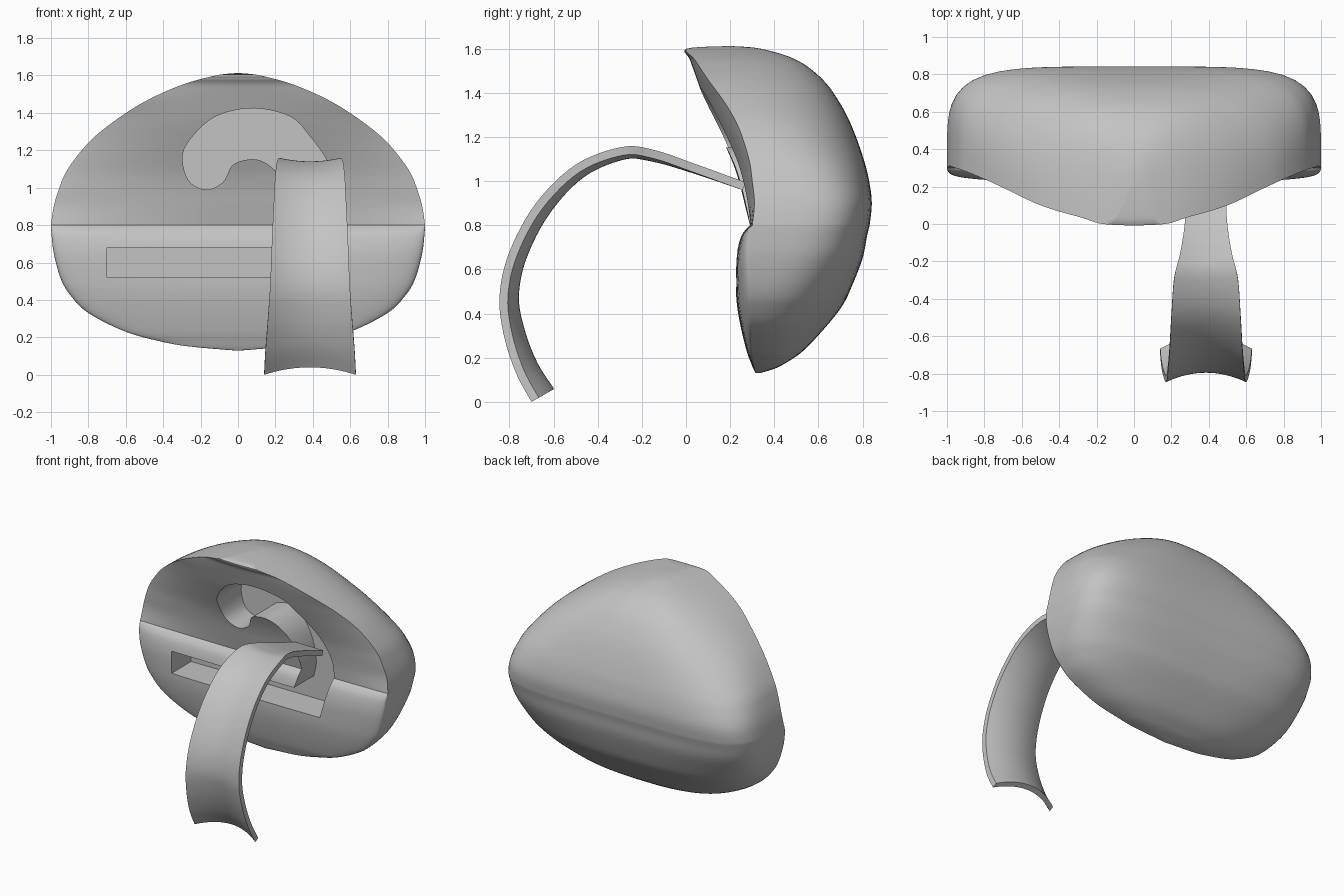
import bpy, bmesh, math
from mathutils import Vector

if "Cube" in bpy.data.objects:
    bpy.data.objects.remove(bpy.data.objects["Cube"])

grey = bpy.data.materials.new("plain grey")
grey.use_nodes = True
grey.diffuse_color = (0.55, 0.55, 0.55, 1)
grey.node_tree.nodes["Principled BSDF"].inputs["Base Color"].default_value = grey.diffuse_color


def spline(rows, steps):
    """Smooth curve of any dimension through the given rows."""
    out, last = [], len(rows) - 1
    for i in range(last):
        p0, p1, p2, p3 = (rows[max(0, min(last, i + k))] for k in (-1, 0, 1, 2))
        for s in range(steps):
            t = s / steps
            out.append([b + t * (c - a) / 2 + t * t * (a - 2.5 * b + 2 * c - d / 2)
                        + t ** 3 * (-a + 3 * b - 3 * c + d) / 2
                        for a, b, c, d in zip(p0, p1, p2, p3)])
    return out + [list(rows[last])]


def make_object(name, bm):
    bmesh.ops.recalc_face_normals(bm, faces=bm.faces)
    mesh = bpy.data.meshes.new(name)
    bm.to_mesh(mesh)
    bm.free()
    mesh.materials.append(grey)
    obj = bpy.data.objects.new(name, mesh)
    bpy.context.collection.objects.link(obj)
    return obj


def finish(obj):
    """Apply the modifiers and smooth all but the sharp edges."""
    bpy.ops.object.select_all(action='DESELECT')
    obj.select_set(True)
    bpy.context.view_layer.objects.active = obj
    for mod in list(obj.modifiers):
        bpy.ops.object.modifier_apply(modifier=mod.name)
    bpy.ops.object.shade_smooth_by_angle(angle=math.radians(32))


def loft(bm, rings, closed):
    for a, b in zip(rings, rings[1:]):
        for i in range(len(a) - (not closed)):
            j = (i + 1) % len(a)
            bm.faces.new((a[i], a[j], b[j], b[i]))


# Shell sections: height, half width, front centre, rim, back
lower = [(.13, .02, .315, .325, .335), (.15, .25, .305, .31, .4), (.175, .4, .295, .31, .45),
         (.23, .6, .275, .3, .53), (.33, .8, .25, .3, .625), (.43, .9, .232, .3, .705),
         (.52, .95, .226, .3, .75), (.65, .985, .228, .3, .8), (.75, .997, .25, .3, .82),
         (.8, 1, .29, .3, .832)]
upper = [(.8, 1, .29, .3, .832), (.9, .985, .265, .31, .842), (1, .955, .24, .3, .83),
         (1.1, .91, .205, .285, .805), (1.24, .8, .14, .24, .755), (1.35, .67, .09, .18, .7),
         (1.46, .5, .05, .1, .62), (1.55, .3, .018, .04, .5), (1.6, .12, .002, .006, .34),
         (1.612, .02, .18, .19, .21)]


def shell_ring(bm, row, is_upper, count=96):
    z, width, front, rim, back = row
    n = 2.7 + 2.2 * math.exp(-((z - .85) / .3) ** 2)
    ring = []
    for i in range(count):
        c, s = math.cos(math.tau * i / count), math.sin(math.tau * i / count)
        r = (abs(c) ** n + abs(s) ** n) ** (-1 / n)
        u, v = c * r, s * r
        if v >= 0:
            y = rim + (back - rim) * v
        elif is_upper:
            y = rim - (rim - front) * (1 - u * u)
        else:
            y = rim + (rim - front) * v
        ring.append(bm.verts.new((width * u, y, z)))
    return ring


bm = bmesh.new()
rings = [shell_ring(bm, r, False) for r in spline(lower, 5)[:-1]]
rings += [shell_ring(bm, r, True) for r in spline(upper, 5)]
loft(bm, rings, True)
bm.faces.new(rings[0])
bm.faces.new(rings[-1])
shell = make_object("shell", bm)

# Hooked pocket that runs down into a straight slot
outer_edge = [(.5, .52), (.54, .66), (.57, .8), (.56, .96), (.48, 1.14), (.38, 1.28), (.28, 1.38),
              (.09, 1.425), (-.1, 1.39), (-.22, 1.3), (-.295, 1.18), (-.265, 1.04), (-.17, .99),
              (-.08, 1.03), (-.03, 1.12), (.05, 1.15), (.12, 1.145), (.19, 1.1), (.25, 1.02),
              (.295, .9), (.31, .78), (.29, .68)]
outline = spline(outer_edge, 5) + [(-.7, .68), (-.7, .52)]
bm = bmesh.new()
face = bm.faces.new([bm.verts.new((x, -.2, z)) for x, z in outline])
extruded = bmesh.ops.extrude_face_region(bm, geom=[face])
moved = [v for v in extruded["geom"] if isinstance(v, bmesh.types.BMVert)]
bmesh.ops.translate(bm, verts=moved, vec=(0, .66, 0))
cutter = make_object("pocket_cutter", bm)
cutter.hide_render = True
cut = shell.modifiers.new("pocket", 'BOOLEAN')
cut.operation = 'DIFFERENCE'
cut.solver = 'EXACT'
cut.object = cutter
finish(shell)
bpy.data.objects.remove(cutter)

# Curved band: depth, height, half width, hollow of the cross-section
path = spline([(.27, .995, .115, 0), (.05, 1.075, .11, .005), (-.14, 1.14, .135, .015),
               (-.29, 1.155, .17, .02), (-.5, 1.075, .185, .03), (-.68, .9, .195, .04),
               (-.8, .68, .205, .045), (-.845, .48, .213, .05), (-.825, .3, .225, .06),
               (-.77, .13, .238, .07), (-.7, 0, .245, .08)], 6)
bm = bmesh.new()
rows = []
for i, (y, z, half, hollow) in enumerate(path):
    before, after = path[max(i - 1, 0)], path[min(i + 1, len(path) - 1)]
    along = Vector((after[0] - before[0], after[1] - before[1])).normalized()
    inward = Vector((-along.y, along.x))
    outside, inside = [], []
    for k in range(17):
        u = k / 8 - 1
        for side, depth in ((outside, 0), (inside, .038)):
            d = hollow * (1 - u * u) + depth
            side.append(bm.verts.new((.385 + half * u, y + inward.x * d, z + inward.y * d)))
    rows.append(outside + inside[::-1])
loft(bm, rows, True)
bm.faces.new(rows[0])
bm.faces.new(rows[-1])
finish(make_object("curved_band", bm))
